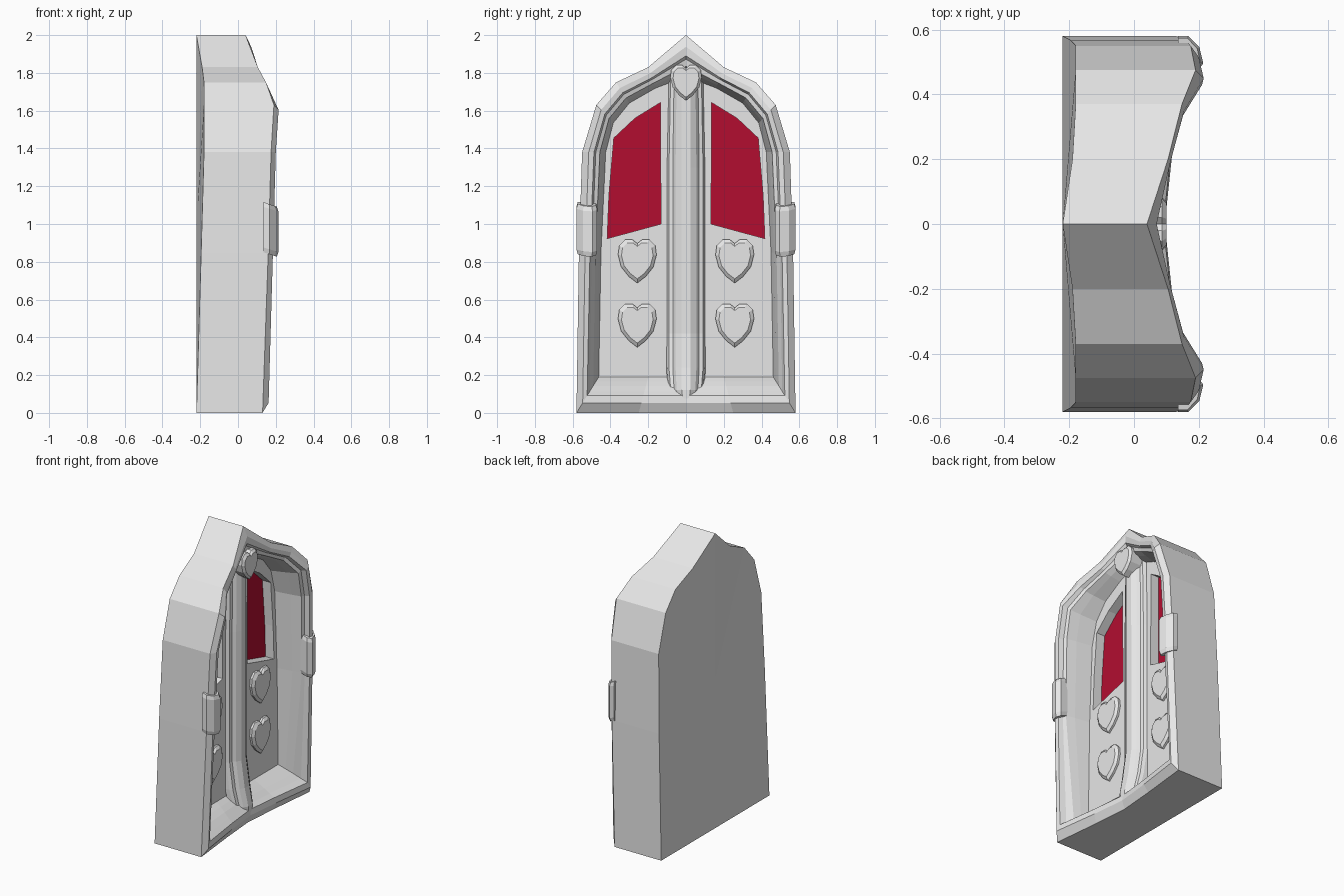
import bpy, bmesh
from mathutils import Vector

if "Cube" in bpy.data.objects:
    bpy.data.objects.remove(bpy.data.objects["Cube"])


def material(name, rgb):
    m = bpy.data.materials.new(name)
    m.diffuse_color = (*rgb, 1)
    m.use_nodes = True
    m.node_tree.nodes["Principled BSDF"].inputs["Base Color"].default_value = m.diffuse_color
    return m


STONE = material("pale_grey", (0.8, 0.8, 0.8))
RED = material("crimson", (0.45, 0.004, 0.03))
PANEL_X = -0.022


def finish(bm, name, mat):
    bmesh.ops.recalc_face_normals(bm, faces=bm.faces)
    me = bpy.data.meshes.new(name)
    bm.to_mesh(me)
    bm.free()
    me.materials.append(mat)
    ob = bpy.data.objects.new(name, me)
    bpy.context.collection.objects.link(ob)
    return ob


def loft(name, loops, mat):
    """Skin closed loops of equal length, capping both ends."""
    bm = bmesh.new()
    rings = [[bm.verts.new(p) for p in lp] for lp in loops]
    n = len(rings[0])
    for a, b in zip(rings, rings[1:]):
        for i in range(n):
            j = (i + 1) % n
            bm.faces.new((a[i], a[j], b[j], b[i]))
    bm.faces.new(rings[0])
    bm.faces.new(rings[-1])
    return finish(bm, name, mat)


def mirrored(half):
    """Complete a half loop of (x, y, z) points whose ends lie on y = 0."""
    return half + [(x, -y, z) for x, y, z in half[-2:0:-1]]


# Arched body: outer (y, z), inner (y, z), back x, outer edge x, ridge x
stations = [
    ((0.00, 0.00), (0.00, 0.19), -0.22, 0.075, 0.095),
    ((0.25, 0.00), (0.20, 0.19), -0.22, 0.095, 0.120),
    ((0.58, 0.00), (0.462, 0.19), -0.22, 0.130, 0.162),
    ((0.567, 0.85), (0.45, 0.85), -0.195, 0.160, 0.185),
    ((0.55, 1.38), (0.425, 1.38), -0.18, 0.175, 0.200),
    ((0.475, 1.63), (0.385, 1.535), -0.18, 0.190, 0.215),
    ((0.37, 1.75), (0.30, 1.64), -0.18, 0.148, 0.155),
    ((0.20, 1.83), (0.16, 1.72), -0.19, 0.105, 0.112),
    ((0.00, 2.00), (0.00, 1.78), -0.22, 0.040, 0.070),
]
# Moulding steps: fraction inward, fraction of the drop to the panel
arch_steps = [(0.28, 0), (0.5, 0.02), (0.58, 0.16), (0.75, 0.2), (0.86, 0.5), (1, 1)]
# The sill is a plain ridge sloping back to the panel
sill_steps = [(0.28, 0), (0.48, 0.04), (0.6, 0.25), (0.75, 0.5), (0.88, 0.75), (1, 1)]
loops = [mirrored([(b, *o) for o, i, b, e, r in stations]),
         mirrored([(e, *o) for o, i, b, e, r in stations])]
for arch, sill in zip(arch_steps, sill_steps):
    half = []
    for o, i, b, e, r in stations:
        t, d = sill if o[1] == 0 else arch
        p = Vector(o).lerp(Vector(i), t)
        half.append((r + (PANEL_X - r) * d, p.x, p.y))
    loops.append(mirrored(half))

bm = bmesh.new()
rings = [[bm.verts.new(p) for p in lp] for lp in loops]
n = len(rings[0])
hub = bm.verts.new((-0.22, 0, 1))
for i in range(n):
    j = (i + 1) % n
    bm.faces.new((hub, rings[0][i], rings[0][j]))
    for a, b in zip(rings, rings[1:]):
        bm.faces.new((a[i], a[j], b[j], b[i]))
bm.faces.new(rings[-1])
body = finish(bm, "arched_frame", STONE)

# Window recesses with red panes
window = [(0.133, 1.0), (0.417, 0.923), (0.408, 1.15), (0.382, 1.455),
          (0.27, 1.56), (0.135, 1.643)]
for side, s in (("left", -1), ("right", 1)):
    cutter = loft(side + "_window_cutter",
                  [[(x, s * y, z) for y, z in window] for x in (-0.09, 0.05)], STONE)
    cutter.hide_render = True
    cutter.hide_viewport = True
    cut = body.modifiers.new(side + "_window_recess", "BOOLEAN")
    cut.operation = "DIFFERENCE"
    cut.solver = "EXACT"
    cut.object = cutter
    loft(side + "_window_pane",
         [[(x, s * y, z) for y, z in window] for x in (-0.092, -0.085)], RED)

# Centre post, stepped in section, with a foot that swells over the sill
section = [(0.105, -0.05), (0.1, -0.02), (0.09, 0.0), (0.07, 0.005),
           (0.055, 0.025), (0.025, 0.043)]


def post_loop(z, width, shift):
    half = [(x + shift, y * width, z) for y, x in section]
    return half + [(x, -y, zz) for x, y, zz in reversed(half)]


loft("centre_post", [post_loop(0.075, 0.7, 0.05), post_loop(0.12, 0.9, 0.05),
                     post_loop(0.24, 1, 0.025), post_loop(0.42, 1, 0),
                     post_loop(1.3, 1, 0), post_loop(1.8, 0.9, 0)], STONE)

# Hearts
heart_half = [(0, 0.085), (0.025, 0.105), (0.065, 0.105), (0.095, 0.075),
              (0.102, 0.025), (0.085, -0.04), (0.045, -0.09), (0, -0.125)]


def heart(name, y, z, size, back, front):
    def ring(x, k):
        return [(px, y + py, z + pz) for px, py, pz in
                mirrored([(x, a * k, b * k) for a, b in heart_half])]
    loft(name, [ring(back, size), ring(front - 0.014, size), ring(front, size * 0.82)],
         STONE)


for side, s in (("left", -1), ("right", 1)):
    heart(side + "_upper_heart", s * 0.258, 0.812, 1, -0.04, 0.006)
    heart(side + "_lower_heart", s * 0.258, 0.472, 1, -0.04, 0.006)
heart("keystone_heart", 0, 1.755, 0.82, 0.0, 0.1)

# Side clasps with a rounded section, chamfered at both ends
clasp = [(0.58, 0.135), (0.58, 0.168), (0.545, 0.202), (0.495, 0.214),
         (0.47, 0.19), (0.47, 0.14)]


def clasp_loop(s, z, k):
    return [(0.14 + (x - 0.14) * k, s * (0.525 + (y - 0.525) * k), z - (x - 0.17) * 0.3)
            for y, x in clasp]


for side, s in (("left", -1), ("right", 1)):
    loft(side + "_clasp", [clasp_loop(s, 0.84, 0.88), clasp_loop(s, 0.865, 1),
                           clasp_loop(s, 1.08, 1), clasp_loop(s, 1.105, 0.88)], STONE)
